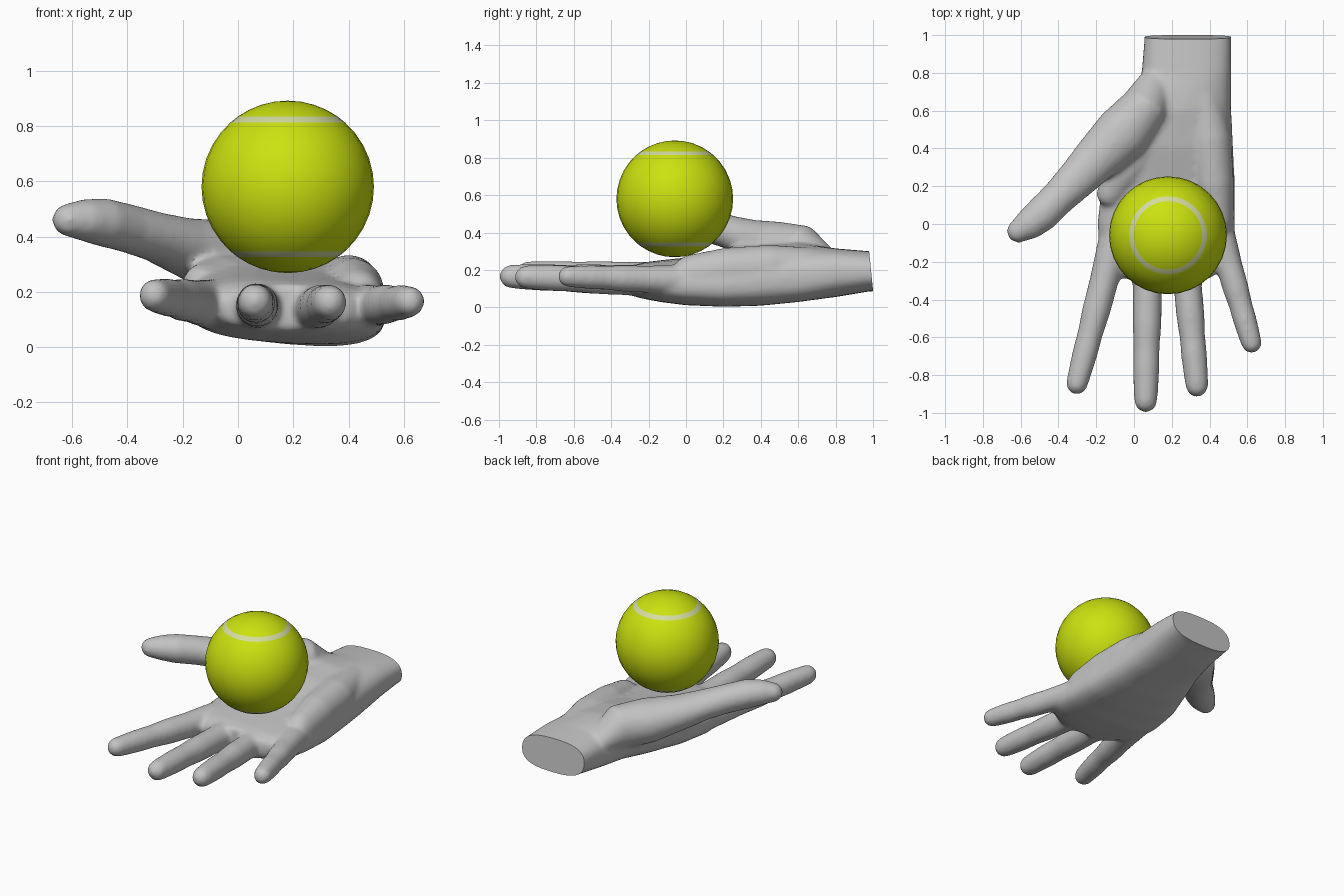
import bpy, bmesh, math
from mathutils import Vector

if "Cube" in bpy.data.objects:
    bpy.data.objects.remove(bpy.data.objects["Cube"])


def material(name, rgb):
    m = bpy.data.materials.new(name)
    m.diffuse_color = (*rgb, 1)
    m.use_nodes = True
    m.node_tree.nodes["Principled BSDF"].inputs["Base Color"].default_value = m.diffuse_color
    return m


skin = material("light grey skin", (0.55, 0.55, 0.55))
felt = material("yellow green felt", (0.60, 0.76, 0.005))
seam = material("pale seam", (0.66, 0.72, 0.36))


def spow(v, e):
    return math.copysign(abs(v) ** e, v)


def loft(bm, sections, n=20):
    """Skin closed rings given as (centre, side, up, roundness)."""
    rings = []
    for c, side, up, e in sections:
        ring = []
        for i in range(n):
            a = math.tau * i / n
            ring.append(bm.verts.new(c + side * spow(math.cos(a), e) + up * spow(math.sin(a), e)))
        rings.append(ring)
    for a, b in zip(rings, rings[1:]):
        for i in range(n):
            j = (i + 1) % n
            bm.faces.new((a[i], a[j], b[j], b[i]))
    bm.faces.new(rings[0][::-1])
    bm.faces.new(rings[-1])


def limb(bm, path):
    """Tube with a rounded tip: points are (x, y, z, half width, half height), root first."""
    pts = [Vector(p[:3]) for p in path]
    secs = []
    for i, p in enumerate(path):
        t = (pts[min(i + 1, len(pts) - 1)] - pts[max(i - 1, 0)]).normalized()
        side = t.cross(Vector((0, 0, 1))).normalized()
        secs.append((pts[i], side * p[3], side.cross(t) * p[4], 1))
    # dome over the fingertip
    w, h = path[-1][3:]
    for a in (30, 55, 75, 86):
        r = math.radians(a)
        k = math.cos(r)
        secs.append((pts[-1] + t * w * math.sin(r), side * w * k, side.cross(t) * h * k, 1))
    loft(bm, secs)


bm = bmesh.new()

# palm and wrist: y, x left, x right, z bottom, z top, sideways tilt
palm = [(1.10, .06, .515, .09, .29, 0), (.98, .055, .515, .085, .30, 0),
        (.80, .04, .515, .055, .315, 0), (.60, -.03, .515, .035, .34, -.03),
        (.40, -.10, .525, .015, .325, -.03), (.20, -.17, .535, .01, .285, -.03),
        (.00, -.195, .535, .015, .262, -.02), (-.13, -.18, .53, .03, .25, -.015),
        (-.22, -.13, .49, .045, .24, -.01), (-.29, -.05, .40, .06, .225, 0)]
loft(bm, [(Vector(((a + b) / 2, y, (lo + hi) / 2)), Vector(((b - a) / 2, 0, t)),
           Vector((0, 0, (hi - lo) / 2)), .75) for y, a, b, lo, hi, t in palm], 28)

# fingers: root, tip centre, root half width, tip half width
fingers = [((-.10, -.08, .155), (-.302, -.845, .187), .088, .058),
           ((.075, -.12, .14), (.062, -.935, .165), .088, .062),
           ((.265, -.12, .135), (.333, -.855, .162), .085, .061),
           ((.455, -.05, .145), (.622, -.63, .165), .080, .055)]
for root, tip, w0, w1 in fingers:
    a, b = Vector(root), Vector(tip)
    path = []
    for f, bulge in ((0, 1), (.3, .97), (.5, 1.03), (.65, .98), (.78, 1.04), (.9, 1.03), (1, 1)):
        w = (w0 + (w1 - w0) * f) * bulge
        path.append((*a.lerp(b, f), w, w * 1.03))
    limb(bm, path)

# thumb, running out of the mound at its root
limb(bm, [(.12, .76, .24, .09, .07), (.06, .62, .30, .13, .14), (-.06, .48, .325, .15, .135),
          (-.20, .345, .365, .125, .105), (-.30, .24, .40, .108, .09),
          (-.40, .14, .43, .094, .088), (-.49, .05, .452, .094, .088),
          (-.56, -.005, .46, .083, .076), (-.61, -.037, .46, .064, .062)])
# web between thumb and forefinger
limb(bm, [(.10, .45, .24, .10, .10), (-.08, .26, .255, .10, .075), (-.13, .16, .24, .07, .06)])
# heel of the palm on the outer side
limb(bm, [(.36, .68, .23, .10, .09), (.40, .45, .22, .115, .115), (.42, .22, .20, .11, .12),
          (.44, .02, .17, .09, .11)])

bmesh.ops.recalc_face_normals(bm, faces=bm.faces)
mesh = bpy.data.meshes.new("raw_hand")
bm.to_mesh(mesh)
bm.free()
raw = bpy.data.objects.new("raw_hand", mesh)
bpy.context.collection.objects.link(raw)

# fuse the parts into one soft skin
fuse = raw.modifiers.new("fuse", 'REMESH')
fuse.mode = 'VOXEL'
fuse.voxel_size = 0.014
soften = raw.modifiers.new("soften", 'SMOOTH')
soften.factor = 0.5
soften.iterations = 9
bpy.context.view_layer.update()
fused = bpy.data.meshes.new_from_object(raw.evaluated_get(bpy.context.evaluated_depsgraph_get()))
bpy.data.objects.remove(raw)

# slanted flat cut at the wrist
bm = bmesh.new()
bm.from_mesh(fused)
cut = bmesh.ops.bisect_plane(bm, geom=bm.verts[:] + bm.edges[:] + bm.faces[:],
                             plane_co=(0, 1, .09), plane_no=(0, 1, .1), clear_outer=True)
rim = [e for e in cut["geom_cut"] if isinstance(e, bmesh.types.BMEdge)]
bmesh.ops.contextual_create(bm, geom=rim)
bmesh.ops.recalc_face_normals(bm, faces=bm.faces)
bm.to_mesh(fused)
bm.free()
hand = bpy.data.objects.new("hand", fused)
bpy.context.collection.objects.link(hand)
fused.materials.clear()
fused.materials.append(skin)

# ball: lathed rings with a pale band near the top and bottom
bm = bmesh.new()
R, N = .312, 32
C = Vector((.18, -.06, .58))
half = [9, 18, 27, 35.5, 41.5, 51, 61, 71, 81]
angles = half + [90] + [180 - a for a in reversed(half)]
rings = [[bm.verts.new(C + R * Vector((math.sin(math.radians(p)) * math.cos(math.tau * i / N),
                                       math.sin(math.radians(p)) * math.sin(math.tau * i / N),
                                       math.cos(math.radians(p))))) for i in range(N)] for p in angles]
top = bm.verts.new(C + Vector((0, 0, R)))
bottom = bm.verts.new(C - Vector((0, 0, R)))
for i in range(N):
    j = (i + 1) % N
    bm.faces.new((top, rings[0][i], rings[0][j]))
    bm.faces.new((bottom, rings[-1][j], rings[-1][i]))
    for k in range(len(rings) - 1):
        f = bm.faces.new((rings[k][i], rings[k + 1][i], rings[k + 1][j], rings[k][j]))
        f.material_index = int(k in (3, len(rings) - 5))
bm_mesh = bpy.data.meshes.new("ball")
bm.to_mesh(bm_mesh)
bm.free()
ball = bpy.data.objects.new("ball", bm_mesh)
bpy.context.collection.objects.link(ball)
bm_mesh.materials.append(felt)
bm_mesh.materials.append(seam)

# smooth shading with a crisp wrist edge
for ob in (hand, ball):
    bpy.ops.object.select_all(action='DESELECT')
    ob.select_set(True)
    bpy.context.view_layer.objects.active = ob
    bpy.ops.object.shade_smooth_by_angle(angle=math.radians(40))
